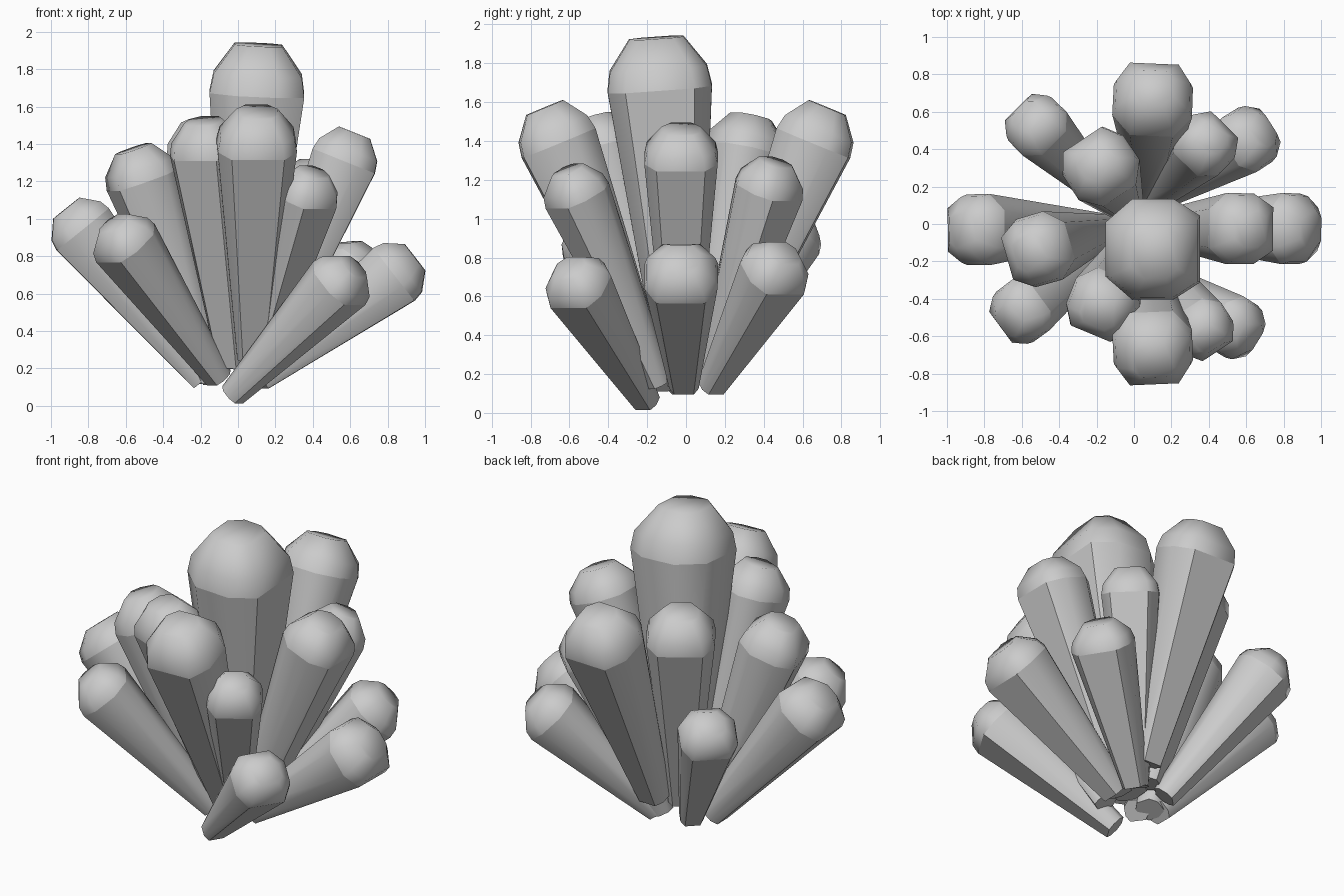
import bpy, bmesh
from math import cos, sin, radians
from mathutils import Vector

if "Cube" in bpy.data.objects:
    bpy.data.objects.remove(bpy.data.objects["Cube"])

# Cross-section (angle, radius): one wide flat face on the underside, finer facets above
SECTION = [(-150, 1.08), (-112, 1.08), (-67, 1.08), (-35, 1.15),
           (35, 1.15), (67, 1.08), (112, 1.08), (150, 1.08)]
BASE, MID, TIP = 0.4, 0.93, 0.56   # base, cap bulge and tip size relative to the shoulder


def crystal(name, base, head, r, cap=0.92, facing=None):
    base, head = Vector(base), Vector(head)
    axis = (head - base).normalized()
    # direction of the wide face, perpendicular to the axis
    out = Vector(facing) if facing else Vector((head.x - base.x, head.y - base.y, 0))
    u = (out - axis * out.dot(axis)).normalized()
    v = axis.cross(u)
    bm = bmesh.new()

    def ring(c, rad, even=False):
        return [bm.verts.new(c + rad * (1 if even else k) * (cos(radians(a)) * u + sin(radians(a)) * v))
                for a, k in SECTION]

    rings = [ring(base, r * BASE), ring(head, r),
             ring(head + axis * r * cap * 0.4, r * MID), ring(head + axis * r * cap, r * TIP, True)]
    n = len(SECTION)
    for a, b in zip(rings, rings[1:]):
        for i in range(n):
            j = (i + 1) % n
            bm.faces.new((a[i], a[j], b[j], b[i])).smooth = True
    bm.faces.new(rings[0][::-1])
    bm.faces.new(rings[3]).smooth = True
    # crisp shoulder, base rim and wide-face borders; rounded elsewhere
    for e in bm.edges:
        (k0, i0), (k1, i1) = [(k, rg.index(x)) for x in e.verts
                              for k, rg in enumerate(rings) if x in rg]
        if (k0 == k1 and k0 < 2) or (i0 == i1 and {k0, k1} == {0, 1} and i0 in (3, 4)):
            e.smooth = False
    bmesh.ops.recalc_face_normals(bm, faces=bm.faces)
    me = bpy.data.meshes.new(name)
    bm.to_mesh(me)
    bm.free()
    ob = bpy.data.objects.new(name, me)
    bpy.context.collection.objects.link(ob)


# name, base centre, shoulder centre, shoulder radius (, cap height ratio)
crystal("main_crystal", (0.03, -0.03, 0.2), (0.1, -0.135, 1.67), 0.27, 0.97, (1, 0, 0))
CRYSTALS = [
    ("front_tall_crystal", (0.08, -0.19, 0.26), (0.1, -0.655, 1.39), 0.213),
    ("back_tall_crystal", (0.08, 0.19, 0.26), (0.1, 0.655, 1.39), 0.213),
    ("left_outer_crystal", (-0.18, -0.02, 0.14), (-0.83, -0.03, 0.945), 0.19, 0.75),
    ("left_inner_crystal", (-0.14, -0.03, 0.14), (-0.505, -0.135, 1.21), 0.19),
    ("front_left_low_crystal", (-0.1, -0.1, 0.15), (-0.595, -0.465, 0.87), 0.168, 0.8),
    ("back_left_low_crystal", (-0.12, 0.12, 0.15), (-0.515, 0.52, 0.91), 0.165, 0.8),
    ("back_left_high_crystal", (-0.03, 0.08, 0.22), (-0.175, 0.3, 1.35), 0.195),
    ("front_left_high_crystal", (-0.03, -0.1, 0.22), (-0.165, -0.425, 1.36), 0.185),
    ("back_right_high_crystal", (0.08, 0.12, 0.14), (0.375, 0.42, 1.15), 0.165),
    ("front_right_high_crystal", (0.09, -0.14, 0.15), (0.365, -0.555, 1.12), 0.158),
    ("back_right_low_crystal", (0.1, 0.13, 0.14), (0.605, 0.45, 0.725), 0.172, 0.8),
    ("front_right_low_crystal", (-0.03, -0.2, 0.06), (0.535, -0.55, 0.655), 0.165, 0.8),
    ("right_high_crystal", (0.1, -0.02, 0.15), (0.565, -0.025, 1.31), 0.19, 0.85),
    ("right_low_crystal", (0.12, -0.01, 0.15), (0.835, -0.025, 0.705), 0.19, 0.75),
]
for c in CRYSTALS:
    crystal(*c)
